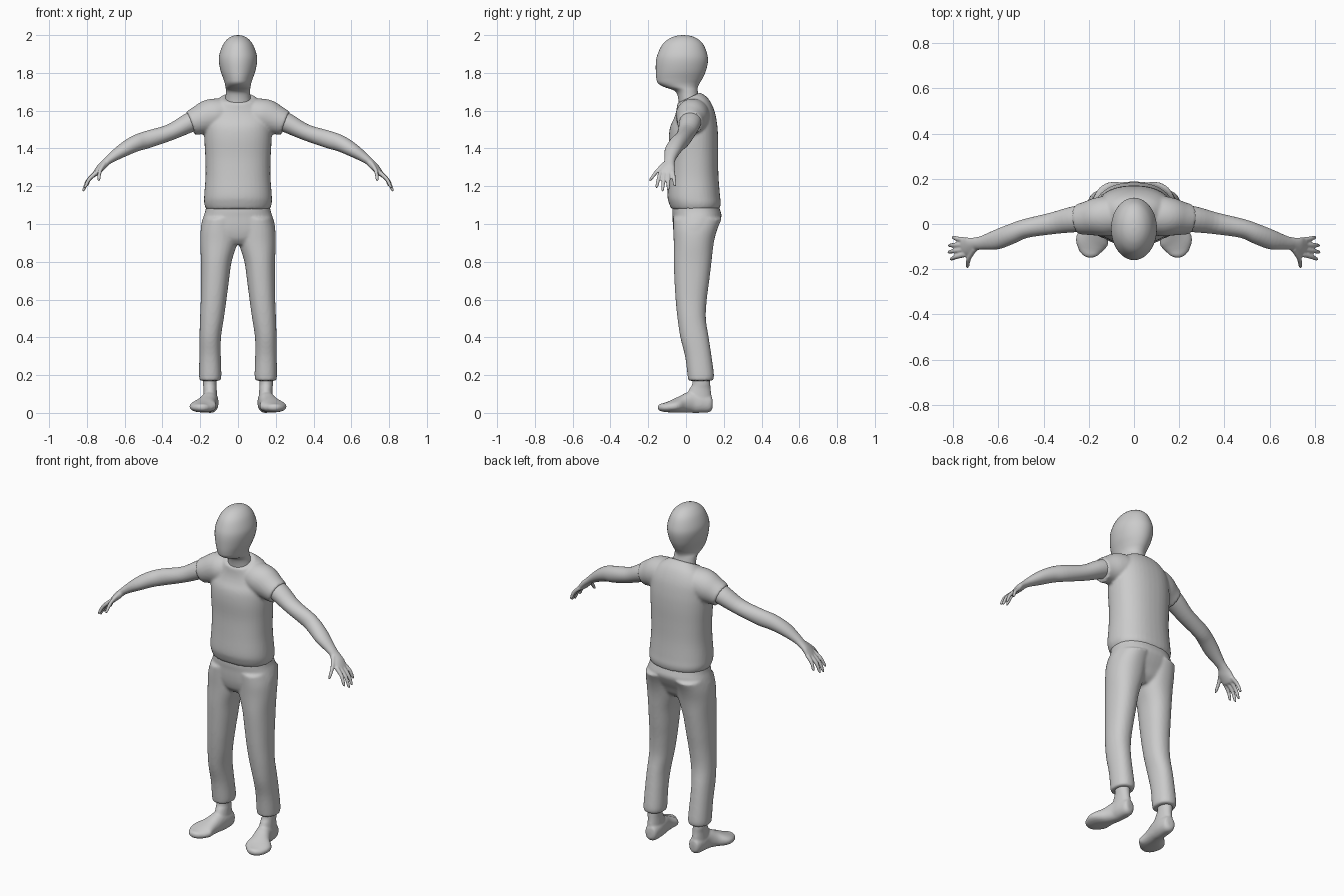
import bpy, bmesh, math
from mathutils import Vector

N = 40  # points around each cross-section


def smooth_rows(rows, steps=4):
    """Catmull-Rom interpolation of rows of numbers."""
    out = []
    for i in range(len(rows) - 1):
        p0, p1, p2 = rows[max(i - 1, 0)], rows[i], rows[i + 1]
        p3 = rows[min(i + 2, len(rows) - 1)]
        for k in range(steps):
            t = k / steps
            out.append([0.5 * (2 * b + (c - a) * t + (2 * a - 5 * b + 4 * c - d) * t * t
                               + (3 * b - a - 3 * c + d) * t ** 3)
                        for a, b, c, d in zip(p0, p1, p2, p3)])
    out.append(list(rows[-1]))
    return out


def loft(bm, rings, power=2.0, side=1):
    """Skin superellipse rings given as (centre, half-axis u, half-axis v)."""
    loops = []
    for c, u, v in rings:
        loop = []
        for i in range(N):
            a = 2 * math.pi * i / N
            cs, sn = math.cos(a), math.sin(a)
            p = (c + u * math.copysign(abs(cs) ** (2 / power), cs)
                 + v * math.copysign(abs(sn) ** (2 / power), sn))
            loop.append(bm.verts.new((p.x * side, p.y, p.z)))
        loops.append(loop)
    for a, b in zip(loops, loops[1:]):
        for i in range(N):
            j = (i + 1) % N
            bm.faces.new((a[i], a[j], b[j], b[i]))
    bm.faces.new(loops[0])
    bm.faces.new(loops[-1])


def slices(bm, rows, power=2.0, sides=(1,)):
    """Stack of level slices: z, centre x, half width, front y, back y, tilt."""
    rings = []
    for z, cx, rx, f, b, tilt in smooth_rows(rows):
        ry = (b - f) / 2
        rings.append((Vector((cx, (f + b) / 2, z)), Vector((rx, 0, 0)),
                      Vector((0, ry, ry * tilt))))
    for s in sides:
        loft(bm, rings, power, s)


def tube(bm, rows, power=2.0, sides=(1, -1)):
    """Tube along a path: x, y, z, half width sideways, half height."""
    rows = smooth_rows(rows)
    pts = [Vector(r[:3]) for r in rows]
    rings = []
    for i, r in enumerate(rows):
        t = (pts[min(i + 1, len(pts) - 1)] - pts[max(i - 1, 0)]).normalized()
        u = t.cross(Vector((0, 0, 1))).normalized()
        v = u.cross(t).normalized()
        rings.append((pts[i], u * r[3], v * r[4]))
    for s in sides:
        loft(bm, rings, power, s)


def finish(name, bm, voxel=None, smooth=4):
    bmesh.ops.recalc_face_normals(bm, faces=bm.faces[:])
    for f in bm.faces:
        f.smooth = True
    me = bpy.data.meshes.new(name)
    bm.to_mesh(me)
    bm.free()
    ob = bpy.data.objects.new(name, me)
    bpy.context.collection.objects.link(ob)
    if voxel:
        m = ob.modifiers.new("fuse", 'REMESH')
        m.mode = 'VOXEL'
        m.voxel_size = voxel
        m.use_smooth_shade = True
        m = ob.modifiers.new("soften", 'SMOOTH')
        m.factor = 0.5
        m.iterations = smooth
    return ob


# head and neck
bm = bmesh.new()
slices(bm, [(1.60, 0, .075, -.035, .09, 0), (1.67, 0, .066, -.042, .07, 0),
            (1.705, 0, .064, -.06, .062, 0), (1.725, 0, .066, -.115, .063, 0),
            (1.745, 0, .070, -.148, .072, 0), (1.77, 0, .078, -.157, .087, 0),
            (1.81, 0, .092, -.160, .105, 0), (1.86, 0, .101, -.159, .116, 0),
            (1.90, 0, .098, -.150, .112, 0), (1.95, 0, .079, -.125, .092, 0),
            (1.98, 0, .055, -.091, .062, 0), (1.995, 0, .029, -.055, .027, 0),
            (2.0, 0, .004, -.02, -.012, 0)])
finish("head", bm)

# shirt: torso plus short sleeves
bm = bmesh.new()
slices(bm, [(1.08, 0, .170, -.078, .178, 0), (1.11, 0, .179, -.090, .184, 0),
            (1.15, 0, .179, -.098, .180, 0), (1.25, 0, .172, -.092, .172, 0),
            (1.35, 0, .173, -.088, .170, 0), (1.45, 0, .178, -.091, .170, 0),
            (1.52, 0, .178, -.084, .165, .05), (1.58, 0, .170, -.064, .150, .2),
            (1.63, 0, .138, -.052, .118, .4), (1.668, 0, .086, -.046, .075, .48)], 2.3)
tube(bm, [(.04, .035, 1.595, .07, .07), (.11, .035, 1.578, .088, .088),
          (.16, .032, 1.565, .085, .090), (.21, .025, 1.548, .074, .076),
          (.25, .021, 1.533, .066, .066)])
finish("shirt", bm, .008, 3)

# trousers: pelvis plus two legs
bm = bmesh.new()
slices(bm, [(.89, 0, .09, -.03, .10, 0), (.92, 0, .16, -.055, .13, 0),
            (.96, 0, .195, -.066, .15, 0), (1.0, 0, .194, -.07, .172, 0),
            (1.04, 0, .183, -.071, .188, 0), (1.07, 0, .173, -.073, .182, 0),
            (1.12, 0, .165, -.07, .165, 0)], 2.3)
slices(bm, [(.17, .148, .055, .012, .142, 0), (.2, .147, .059, .008, .148, 0),
            (.3, .148, .057, -.005, .135, 0), (.4, .147, .057, -.03, .12, 0),
            (.5, .138, .063, -.045, .105, 0), (.6, .129, .068, -.055, .11, 0),
            (.7, .122, .074, -.061, .123, 0), (.8, .115, .081, -.065, .135, 0),
            (.9, .102, .098, -.065, .147, 0), (.97, .098, .099, -.067, .165, 0),
            (1.03, .09, .093, -.068, .19, 0)], 2.2, (1, -1))
finish("trousers", bm, .008, 4)

# arms and palms
bm = bmesh.new()
tube(bm, [(.19, .03, 1.567, .06, .055), (.27, .02, 1.53, .057, .051),
          (.36, .003, 1.485, .048, .043), (.48, -.02, 1.447, .042, .046),
          (.545, -.045, 1.425, .044, .043), (.61, -.07, 1.39, .043, .036),
          (.67, -.083, 1.35, .031, .025), (.70, -.088, 1.326, .029, .020),
          (.73, -.099, 1.295, .041, .019), (.755, -.104, 1.266, .042, .014),
          (.764, -.105, 1.256, .03, .008)])
# fingers and thumbs
fingers = [((.748, -.071, 1.277), (.803, -.058, 1.198)),
           ((.755, -.092, 1.270), (.820, -.095, 1.177)),
           ((.755, -.114, 1.268), (.822, -.125, 1.172)),
           ((.746, -.134, 1.275), (.812, -.157, 1.190)),
           ((.706, -.110, 1.322), (.738, -.194, 1.228))]
for base, tip in fingers:
    a, b = Vector(base), Vector(tip)
    m = (a + b) / 2 + Vector((.008, 0, .006))
    tube(bm, [(*a, .012, .012), (*m, .010, .010),
              (*(m * .25 + b * .75), .008, .008), (*b, .004, .004)])
finish("arms", bm, .0045, 3)

# feet with ankles
bm = bmesh.new()
tube(bm, [(.142, .140, .045, .016, .02), (.143, .128, .046, .034, .043),
          (.145, .08, .054, .042, .054), (.150, .03, .057, .043, .057),
          (.165, -.02, .046, .052, .045), (.184, -.07, .035, .073, .033),
          (.191, -.11, .029, .058, .025), (.192, -.138, .029, .034, .018),
          (.192, -.149, .029, .012, .009)], 2.2)
slices(bm, [(.05, .147, .040, -.01, .136, 0), (.09, .147, .037, .0, .135, 0),
            (.13, .148, .035, .02, .130, 0), (.16, .150, .036, .034, .128, 0),
            (.25, .150, .04, .035, .12, 0)], 2, (1, -1))
finish("feet", bm, .006, 4)
